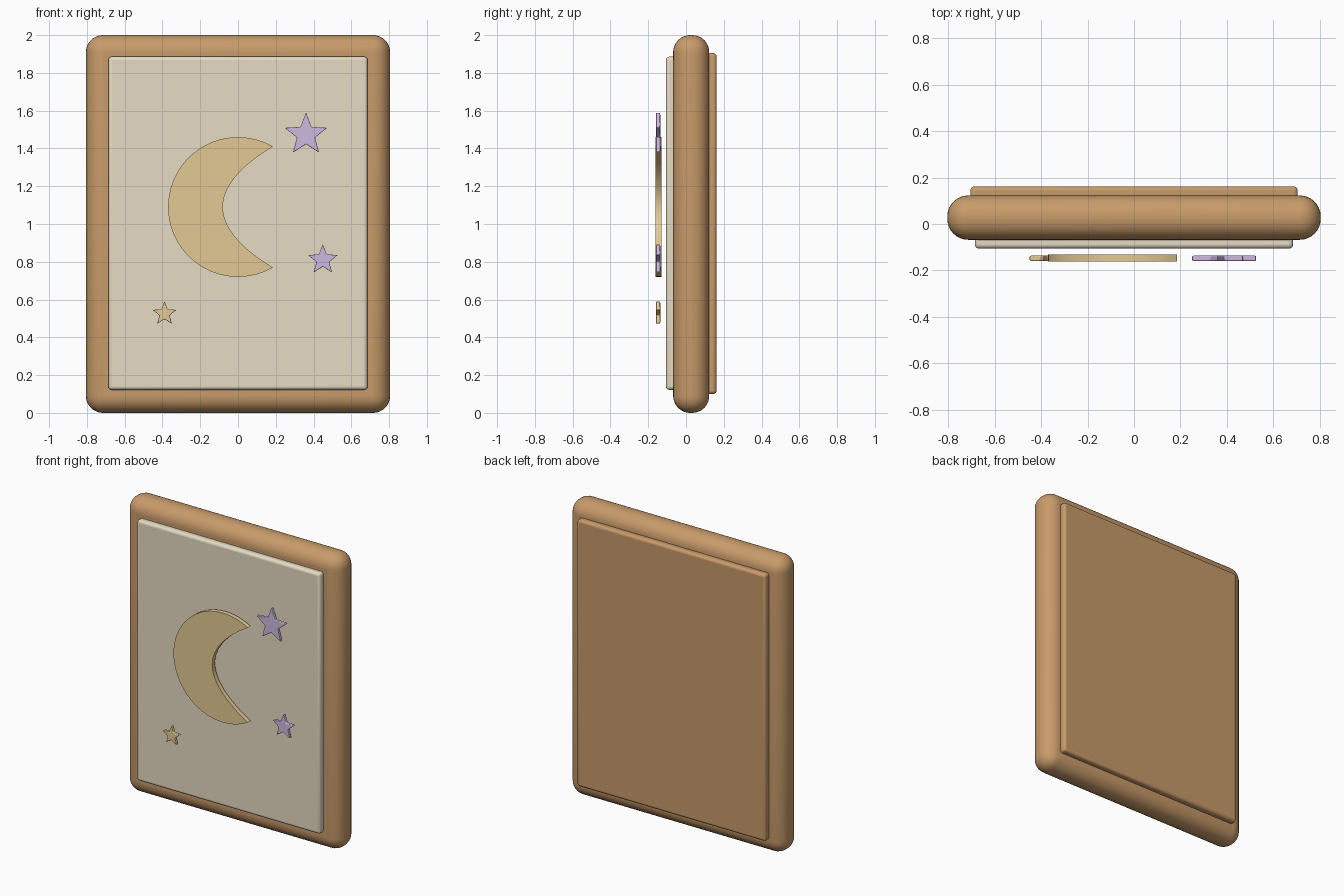
import bpy, bmesh, math

if "Cube" in bpy.data.objects:
    bpy.data.objects.remove(bpy.data.objects["Cube"])


def srgb(h):
    vals = [int(h[i:i + 2], 16) / 255 for i in (0, 2, 4)]
    return [c / 12.92 if c <= 0.04045 else ((c + 0.055) / 1.055) ** 2.4 for c in vals] + [1]


def material(name, h):
    m = bpy.data.materials.new(name)
    m.diffuse_color = srgb(h)
    m.use_nodes = True
    m.node_tree.nodes["Principled BSDF"].inputs["Base Color"].default_value = m.diffuse_color
    return m


WOOD = material("warm wood", "C89B6A")
CREAM = material("cream", "E6DBC4")
GOLD = material("pale gold", "E4C993")
LILAC = material("lilac", "CDB8E0")


def finish(name, bm, mat, bevel=0, segments=3):
    bmesh.ops.recalc_face_normals(bm, faces=bm.faces)
    me = bpy.data.meshes.new(name)
    bm.to_mesh(me)
    bm.free()
    ob = bpy.data.objects.new(name, me)
    bpy.context.collection.objects.link(ob)
    me.materials.append(mat)
    if bevel:
        mod = ob.modifiers.new("rounded edges", 'BEVEL')
        mod.width, mod.segments = bevel, segments
        mod.limit_method = 'ANGLE'
    bpy.context.view_layer.objects.active = ob
    ob.select_set(True)
    bpy.ops.object.shade_smooth_by_angle(angle=math.radians(35))
    ob.select_set(False)
    return ob


def slab(name, half_x, z0, z1, y0, y1, mat, bevel, segments):
    bm = bmesh.new()
    bmesh.ops.create_cube(bm, size=1)
    for v in bm.verts:
        v.co = (v.co.x * 2 * half_x,
                (y0 + y1) / 2 + v.co.y * (y1 - y0),
                (z0 + z1) / 2 + v.co.z * (z1 - z0))
    return finish(name, bm, mat, bevel, segments)


def plate(name, pts, y0, y1, mat, bevel=0):
    # extrude an x/z outline from y0 to y1
    bm = bmesh.new()
    face = bm.faces.new([bm.verts.new((x, y0, z)) for x, z in pts])
    ext = bmesh.ops.extrude_face_region(bm, geom=[face])
    for v in ext["geom"]:
        if isinstance(v, bmesh.types.BMVert):
            v.co.y = y1
    return finish(name, bm, mat, bevel, 2)


def star(name, cx, cz, r, mat):
    pts = []
    for i in range(10):
        a = math.pi / 2 + i * math.pi / 5
        rad = r if i % 2 == 0 else r * 0.43
        pts.append((cx + rad * math.cos(a), cz + rad * math.sin(a)))
    plate(name, pts, -0.16, -0.136, mat, 0.004)


# board: rounded wooden body, cream front panel, wooden back panel
slab("frame", 0.805, 0, 2, -0.068, 0.123, WOOD, 0.09, 8)
slab("front_panel", 0.686, 0.122, 1.886, -0.106, -0.04, CREAM, 0.018, 4)
slab("back_panel", 0.706, 0.1, 1.905, 0.09, 0.162, WOOD, 0.018, 4)

# crescent moon: outer circle arc and a parabolic inner edge
R, ZC, N = 0.37, 1.09, 48
outline = []
for i in range(N + 1):
    a = math.radians(60 + 240 * i / N)
    outline.append((R * math.cos(a), ZC + R * math.sin(a)))
for i in range(1, 32):
    t = -1 + i / 16
    outline.append((-0.08 + 0.265 * t * t, ZC + 0.3204 * t))
plate("moon", outline, -0.161, -0.131, GOLD)

# stars
star("large_star", 0.36, 1.473, 0.117, LILAC)
star("medium_star", 0.449, 0.81, 0.083, LILAC)
star("small_star", -0.389, 0.525, 0.066, GOLD)
